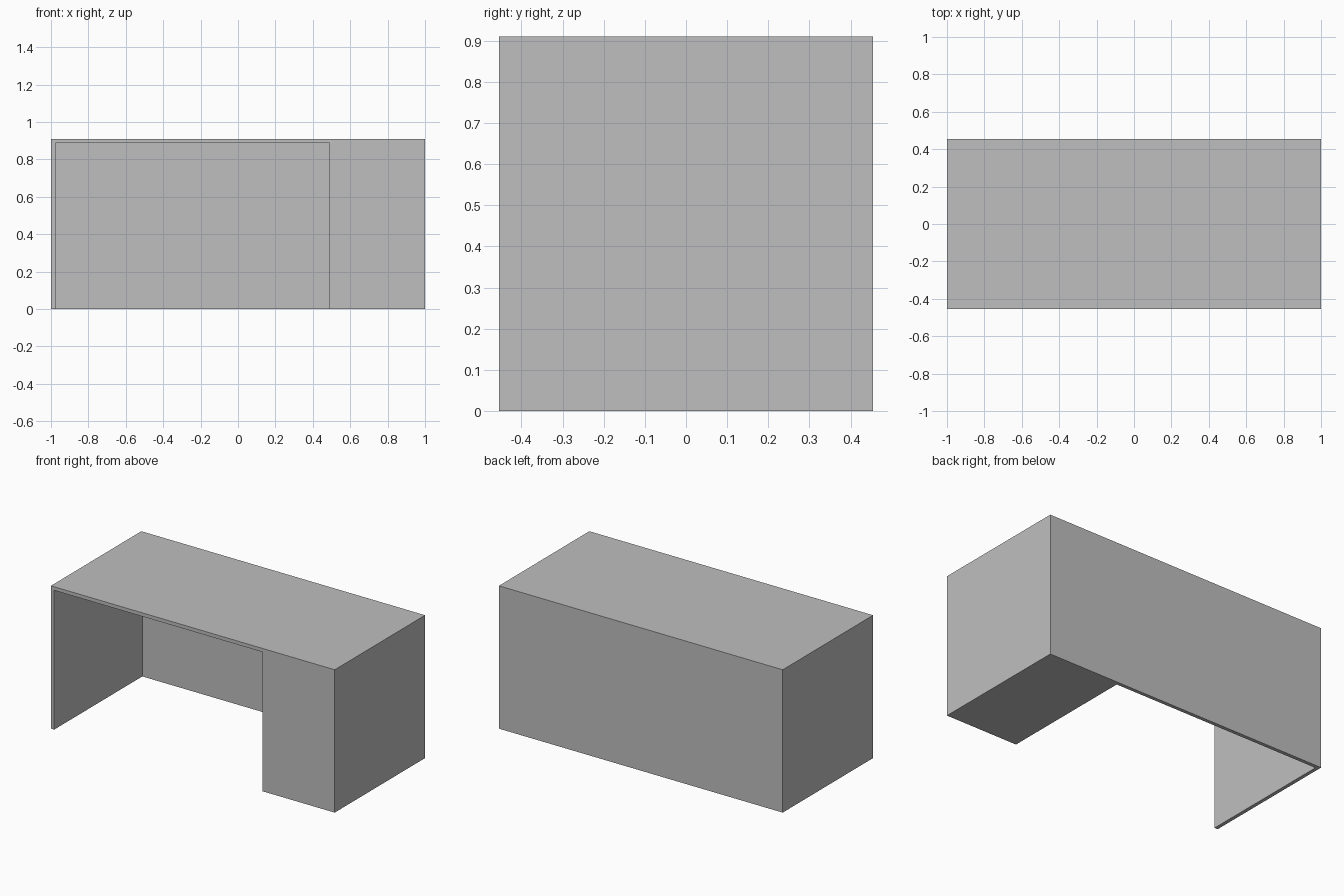
import bpy

cube = bpy.data.objects.get("Cube")
if cube:
    bpy.data.objects.remove(cube, do_unlink=True)

LENGTH, DEPTH, HEIGHT = 2.0, 0.91, 0.91
PANEL = 0.023          # thickness of top, side and back panels
CABINET_X = 0.49       # inner face of the cabinet block
OVERCUT = 0.2          # cutter overshoot past the open faces

grey = bpy.data.materials.new("light_grey")
grey.use_nodes = True
colour = (0.52, 0.52, 0.52, 1.0)
grey.diffuse_color = colour
grey.node_tree.nodes["Principled BSDF"].inputs["Base Color"].default_value = colour


def box(name, low, high):
    """Axis-aligned box between two corners."""
    centre = [(a + b) / 2 for a, b in zip(low, high)]
    bpy.ops.mesh.primitive_cube_add(size=1, location=centre)
    obj = bpy.context.object
    obj.name = name
    obj.scale = [b - a for a, b in zip(low, high)]
    bpy.ops.object.transform_apply(location=True, rotation=False, scale=True)
    obj.data.materials.append(grey)
    return obj


# Solid desk body
desk = box("desk", (-LENGTH / 2, -DEPTH / 2, 0), (LENGTH / 2, DEPTH / 2, HEIGHT))

# Knee space, open to the front and floor, leaves the thin panels and cabinet
knee_space = box(
    "knee_space_cutter",
    (-LENGTH / 2 + PANEL, -DEPTH / 2 - OVERCUT, -OVERCUT),
    (CABINET_X, DEPTH / 2 - PANEL, HEIGHT - PANEL),
)
knee_space.hide_render = True

cut = desk.modifiers.new("knee_space", 'BOOLEAN')
cut.operation = 'DIFFERENCE'
cut.solver = 'EXACT'
cut.object = knee_space
bpy.ops.object.select_all(action='DESELECT')
desk.select_set(True)
bpy.context.view_layer.objects.active = desk
bpy.ops.object.modifier_apply(modifier=cut.name)
bpy.data.objects.remove(knee_space, do_unlink=True)
